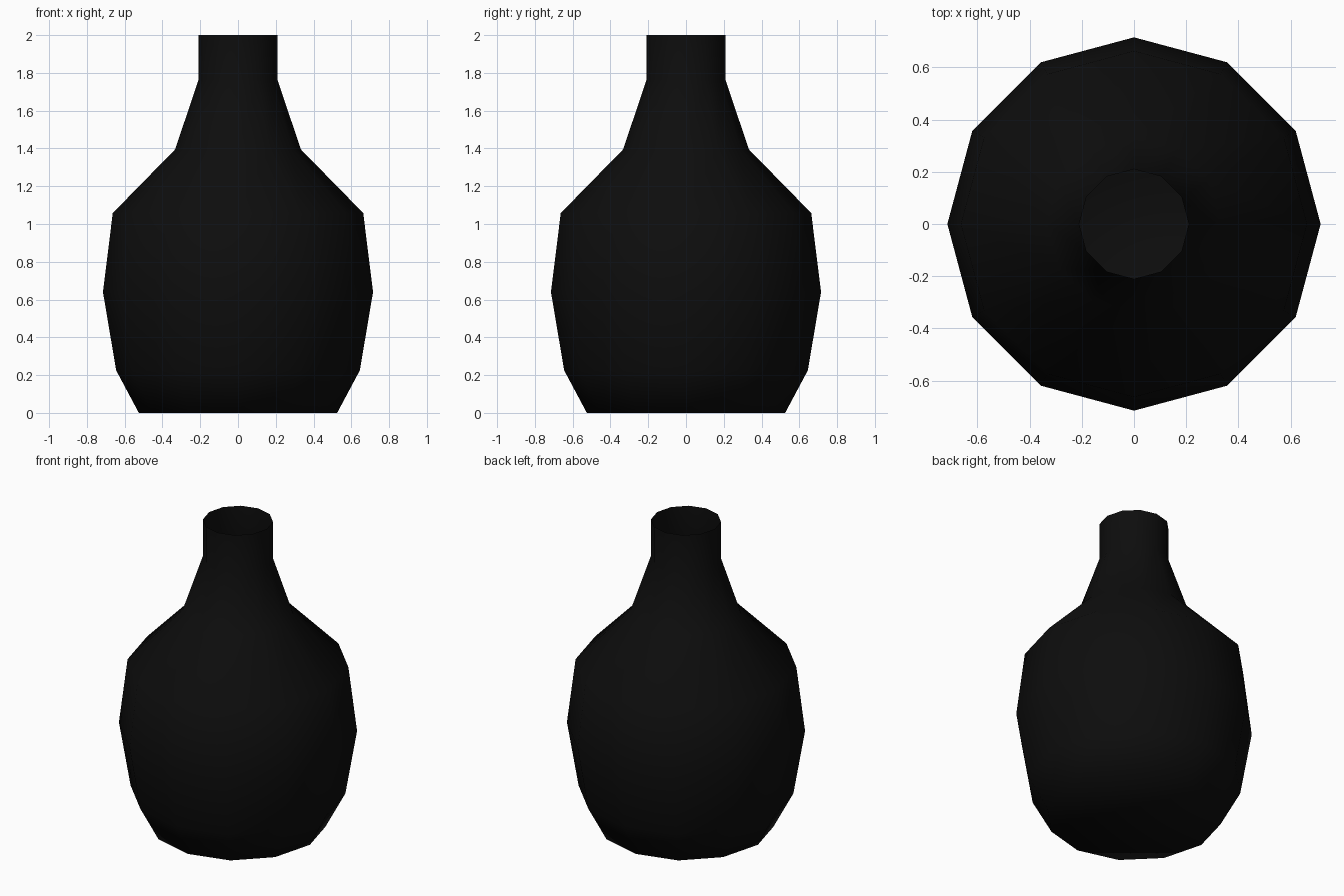
import bpy, bmesh, math

if "Cube" in bpy.data.objects:
    bpy.data.objects.remove(bpy.data.objects["Cube"])

SIDES = 12
# radius, height
PROFILE = [(0.525, 0), (0.645, 0.225), (0.715, 0.64), (0.663, 1.058),
           (0.333, 1.395), (0.21, 1.76), (0.21, 2.0)]

black = bpy.data.materials.new("black glaze")
black.diffuse_color = (0.004, 0.004, 0.004, 1)
black.use_nodes = True
black.node_tree.nodes["Principled BSDF"].inputs["Base Color"].default_value = black.diffuse_color

# Lathe the vase body: closed base, open mouth
bm = bmesh.new()
rings = [[bm.verts.new((r * math.cos(math.tau * i / SIDES),
                        r * math.sin(math.tau * i / SIDES), z))
          for i in range(SIDES)] for r, z in PROFILE]
for lo, hi in zip(rings, rings[1:]):
    for i in range(SIDES):
        j = (i + 1) % SIDES
        bm.faces.new((lo[i], lo[j], hi[j], hi[i]))
bm.faces.new(rings[0][::-1])
for f in bm.faces:
    f.smooth = True
mesh = bpy.data.meshes.new("vase")
bm.to_mesh(mesh)
bm.free()
mesh.materials.append(black)
vase = bpy.data.objects.new("vase", mesh)
bpy.context.collection.objects.link(vase)
